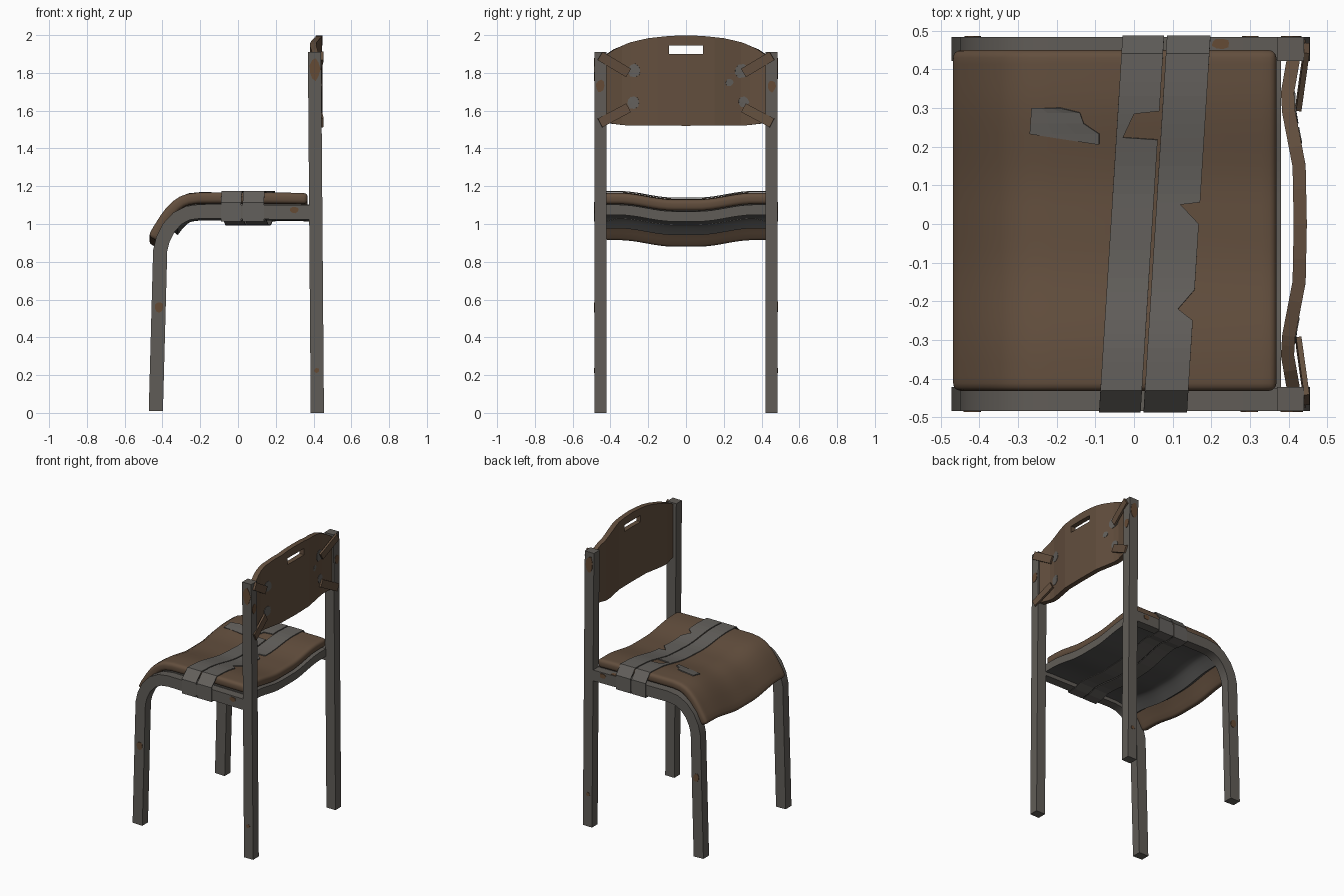
import bpy, bmesh, math, random
from mathutils import Vector

if "Cube" in bpy.data.objects:
    bpy.data.objects.remove(bpy.data.objects["Cube"])

random.seed(4)


def material(name, rgb):
    m = bpy.data.materials.new(name)
    m.diffuse_color = (*rgb, 1)
    m.use_nodes = True
    m.node_tree.nodes["Principled BSDF"].inputs["Base Color"].default_value = m.diffuse_color
    return m


WOOD = material("brown wood", (0.125, 0.078, 0.048))
METAL = material("grey metal", (0.118, 0.108, 0.096))
TAPE = material("grey tape", (0.125, 0.117, 0.107))
UNDER = material("dark grey underside", (0.085, 0.083, 0.080))
RUST = material("rust", (0.13, 0.07, 0.036))


def make(name, verts, faces, mat, solid=0, bevel=0, smooth=False):
    me = bpy.data.meshes.new(name)
    bm = bmesh.new()
    vs = [bm.verts.new(v) for v in verts]
    for f in faces:
        bm.faces.new([vs[i] for i in f])
    bmesh.ops.recalc_face_normals(bm, faces=bm.faces)
    bm.to_mesh(me)
    bm.free()
    me.materials.append(mat)
    ob = bpy.data.objects.new(name, me)
    bpy.context.collection.objects.link(ob)
    if solid:
        m = ob.modifiers.new("thickness", "SOLIDIFY")
        m.thickness, m.offset = solid, 0
    if bevel:
        m = ob.modifiers.new("round", "BEVEL")
        m.width, m.segments, m.limit_method = bevel, 3, "ANGLE"
        m.angle_limit = math.radians(50)
    if smooth:
        bpy.context.view_layer.objects.active = ob
        ob.select_set(True)
        if bevel:
            bpy.ops.object.shade_smooth()
        else:
            bpy.ops.object.shade_smooth_by_angle(angle=math.radians(35))
        ob.select_set(False)
    return ob


def interp(pts, t):
    if t <= pts[0][0]:
        return pts[0][1]
    for (a, u), (b, v) in zip(pts, pts[1:]):
        if t <= b:
            return u + (v - u) * (t - a) / (b - a)
    return pts[-1][1]


def normals(path):
    out = []
    for i in range(len(path)):
        a, b = Vector(path[max(i - 1, 0)]), Vector(path[min(i + 1, len(path) - 1)])
        t = (b - a).normalized()
        out.append(Vector((t.y, -t.x)))
    return out


# Square tubing: path in the x-z plane, swept at a given y
def tube(name, path, y, width, depth):
    verts, faces = [], []
    for p, n in zip(path, normals(path)):
        for s, t in ((-1, -1), (1, -1), (1, 1), (-1, 1)):
            q = Vector(p) + n * s * width / 2
            verts.append((q.x, y + t * depth / 2, q.y))
    k = len(path)
    for i in range(k - 1):
        for j in range(4):
            a, b = 4 * i + j, 4 * i + (j + 1) % 4
            faces.append((a, b, b + 4, a + 4))
    faces += [(0, 1, 2, 3), tuple(range(4 * k - 4, 4 * k))]
    return make(name, verts, faces, METAL, smooth=True)


RAIL = [(-0.435, 0.01), (-0.412, 0.86), (-0.397, 0.92), (-0.367, 0.98), (-0.32, 1.03),
        (-0.265, 1.058), (-0.2, 1.067), (0.385, 1.06)]
for side, y in (("right", -0.4525), ("left", 0.4525)):
    tube("front_leg_and_rail_" + side, RAIL, y, 0.075, 0.062)
    tube("back_leg_" + side, [(0.42, 0), (0.405, 1.91)], y, 0.07, 0.062)

# Seat surface: side profile plus a shallow hollow along the middle
PROFILE = [(-0.475, 0.935), (-0.45, 0.982), (-0.41, 1.045), (-0.38, 1.085), (-0.345, 1.12),
           (-0.31, 1.144), (-0.27, 1.159), (-0.21, 1.167), (0, 1.168), (0.33, 1.165), (0.37, 1.162)]


def sag(y):
    t = min(max((abs(y) - 0.06) / 0.3, 0), 1)
    return -0.035 * (0.5 + 0.5 * math.cos(math.pi * t))


def top(x, y):
    return interp(PROFILE, x) + sag(y)


def slab(name, path, d0, d1, y0, y1, mat, bevel):
    ny, nx = 24, len(path)
    verts, faces = [], []
    for d in (d0, d1):
        for p, n in zip(path, normals(path)):
            for j in range(ny + 1):
                y = y0 + (y1 - y0) * j / ny
                verts.append((p[0] + n.x * d, y, p[1] + n.y * d + sag(y)))
    w, L = ny + 1, nx * (ny + 1)
    for i in range(nx - 1):
        for j in range(ny):
            a = i * w + j
            q = (a, a + 1, a + w + 1, a + w)
            faces += [q, tuple(v + L for v in q)]
    rim = ([(j, j + 1) for j in range(ny)] + [(L - w + j, L - w + j + 1) for j in range(ny)]
           + [(i * w, i * w + w) for i in range(nx - 1)]
           + [(i * w + ny, i * w + w + ny) for i in range(nx - 1)])
    faces += [(a, b, b + L, a + L) for a, b in rim]
    return make(name, verts, faces, mat, bevel=bevel, smooth=True)


slab("seat", PROFILE, 0, 0.058, -0.432, 0.45, WOOD, 0.02)

# Metal plate under the seat, with a darker bottom
plate = slab("seat_plate", PROFILE[2:] + [(0.38, 1.162)], 0.06, 0.114, -0.425, 0.425, METAL, 0)
plate.data.materials.append(UNDER)
for p in plate.data.polygons:
    if p.normal.z < -0.5:
        p.material_index = 1


# Sheets made of rows: each row runs from a left to a right point
def ribbon(name, rows, mat, closed=False, steps=3):
    verts, faces = [], []
    for a, b in rows:
        verts += [tuple(Vector(a).lerp(Vector(b), k / steps)) for k in range(steps + 1)]
    w, n = steps + 1, len(rows)
    for i in range(n if closed else n - 1):
        for k in range(steps):
            a, b = i * w + k, (i + 1) % n * w + k
            faces.append((a, a + 1, b + 1, b))
    return make(name, verts, faces, mat, solid=0.006)


# Two torn tape strips wrapped round seat and rails
def tape(name, left, right, tears):
    ys = sorted([-0.43 + 0.87 * i / 24 for i in range(25)] + [t[0] for t in tears])
    section = [(y, 1.172 + sag(y), interp(tears, y)) for y in ys]
    section += [(0.485, 1.112, 0), (0.485, 1.016, 0), (0.42, 1.015, 0)]
    section += [(0.36 - 0.06 * i, 1.03 + sag(0.36 - 0.06 * i), 0) for i in range(13)]
    section += [(-0.42, 1.015, 0), (-0.485, 1.016, 0), (-0.485, 1.112, 0)]
    rows = [((left + 0.0625 * y, y, z), (right + 0.0625 * y + d, y, z)) for y, z, d in section]
    ribbon(name, rows, TAPE, closed=True)


tape("tape_front", -0.06, 0.0475, [(0.0, 0), (0.218, 0), (0.224, -0.09), (0.285, -0.065), (0.292, 0)])
tape("tape_back", 0.055, 0.1675, [(-0.25, 0), (-0.22, -0.04), (-0.17, 0), (0, 0),
                                  (0.05, -0.05), (0.056, 0)])
PATCH = [(0.206, -0.096, -0.09), (0.233, -0.27, -0.09), (0.26, -0.268, -0.13),
         (0.288, -0.266, -0.14), (0.3, -0.265, -0.19)]
ribbon("seat_patch", [((a, y, top(a, y) + 0.003), (b, y, top(b, y) + 0.003))
                      for y, a, b in PATCH], TAPE)

# Curved backrest with a handle slot
CURVE = [(0, 0.43), (0.15, 0.427), (0.29, 0.40), (0.34, 0.397), (0.425, 0.412)]
CROWN = [(0, 1.999), (0.1, 1.995), (0.2, 1.983), (0.3, 1.96), (0.38, 1.925), (0.425, 1.895)]
FOOT = [(0, 1.52), (0.32, 1.522), (0.425, 1.535)]


def bx(y):
    return interp(CURVE, abs(y))


half = [0.045, 0.09, 0.15, 0.2, 0.25, 0.29, 0.315, 0.34, 0.38, 0.425]
cols = [-y for y in reversed(half)] + [0] + half
verts, faces = [], []
for y in cols:
    crown, t = interp(CROWN, abs(y)), min(max((abs(y) - 0.09) / 0.335, 0), 1)
    for z in (interp(FOOT, abs(y)), 1.9 - 0.15 * t, 1.945 - 0.1 * t, crown):
        verts.append((bx(y), y, z))
for i in range(len(cols) - 1):
    for r in range(3):
        if r == 1 and max(abs(cols[i]), abs(cols[i + 1])) < 0.1:
            continue
        a = 4 * i + r
        faces.append((a, a + 1, a + 5, a + 4))
make("backrest", verts, faces, WOOD, solid=0.034)

# Small boards holding the backrest to the legs
for side, s in (("right", -1), ("left", 1)):
    for level, z0, z1 in (("upper", 1.89, 1.80), ("lower", 1.535, 1.615)):
        a, b = Vector((0.447, 0.455 * s, z0)), Vector((0.426, 0.305 * s, z1))
        d = (b - a).normalized()
        w = d.cross(Vector((1, 0, 0))).normalized() * 0.026
        n = d.cross(w).normalized() * 0.007
        verts = [p + i * w + j * n for p in (a, b) for i, j in ((-1, -1), (1, -1), (1, 1), (-1, 1))]
        make(f"brace_{level}_{side}", verts,
             [(0, 1, 2, 3), (4, 5, 6, 7)] + [(j, (j + 1) % 4, (j + 1) % 4 + 4, j + 4) for j in range(4)],
             WOOD)


# Thin irregular stains laid on a surface
def stain(name, u, v, ru, rv, place, mat):
    pts = [place(u, v)]
    for k in range(9):
        a, r = k * math.tau / 9, random.uniform(0.8, 1.05)
        pts.append(place(u + ru * r * math.cos(a), v + rv * r * math.sin(a)))
    make(name, pts, [(0, k + 1, (k + 1) % 9 + 1) for k in range(9)], mat, solid=0.003)


for y, z, r in ((-0.275, 1.815, 0.038), (-0.28, 1.645, 0.036), (0.3, 1.81, 0.042),
                (0.23, 1.75, 0.022), (0.305, 1.645, 0.03)):
    stain("backrest_stain", y, z, r, r, lambda u, v: (bx(u) + 0.018, u, v), TAPE)
for s in (-1, 1):
    for x, z, rx, rz in ((-0.418, 0.56, 0.025, 0.032), (0.406, 1.82, 0.03, 0.065),
                         (0.416, 0.225, 0.015, 0.015), (0.3, 1.075, 0.025, 0.018)):
        stain("rust_side", x, z, rx, rz, lambda u, v: (u, s * 0.4845, v), RUST)
    stain("rust_back", s * 0.453, 1.73, 0.024, 0.035,
          lambda u, v: (0.455 - 0.00785 * v + 0.001, u, v), RUST)
stain("rust_rail_top", 0.225, 0.466, 0.025, 0.014, lambda u, v: (u, v, 1.1005), RUST)
